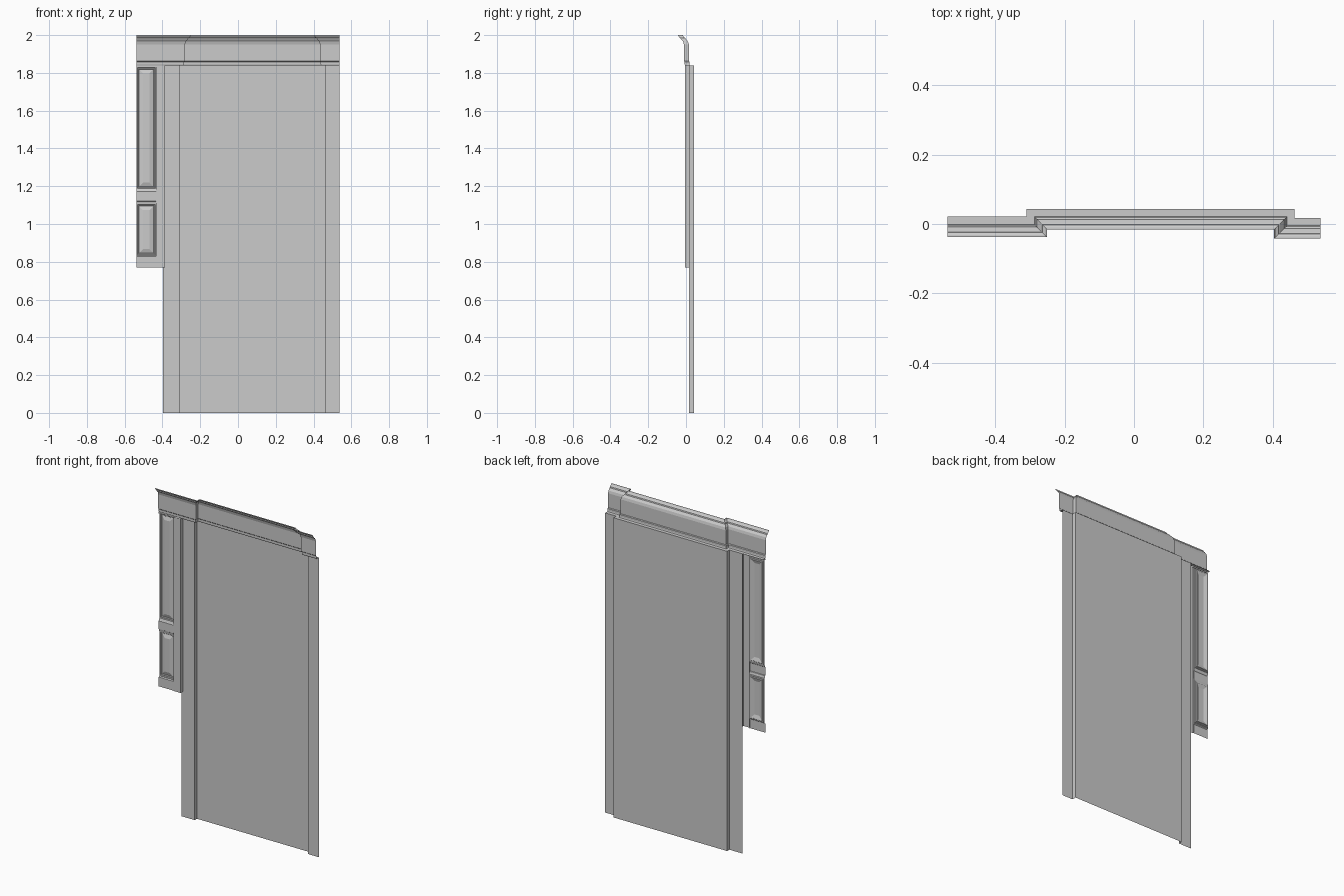
import bpy
from mathutils import Vector

if "Cube" in bpy.data.objects:
    bpy.data.objects.remove(bpy.data.objects["Cube"])


def make(name, verts, faces):
    mesh = bpy.data.meshes.new(name)
    mesh.from_pydata(verts, [], faces)
    mesh.update()
    ob = bpy.data.objects.new(name, mesh)
    bpy.context.collection.objects.link(ob)
    return ob


def sweep(name, path, profile):
    """Carry an (outward offset, z) profile along a plan path with mitred corners."""
    pts = [Vector(p) for p in path]
    normals = []
    for a, b in zip(pts, pts[1:]):
        d = (b - a).normalized()
        normals.append(Vector((d.y, -d.x)))
    verts, faces, n = [], [], len(profile)
    for i, p in enumerate(pts):
        n1 = normals[max(i - 1, 0)]
        n2 = normals[min(i, len(normals) - 1)]
        mitre = (n1 + n2) / (1 + n1.dot(n2))
        for off, z in profile:
            q = p + mitre * off
            verts.append((q.x, q.y, z))
    for i in range(len(pts) - 1):
        for j in range(n - 1):
            a, b = i * n + j, (i + 1) * n + j
            faces.append((a, b, b + 1, a + 1))
    return make(name, verts, faces)


def raised_panel(name, x0, x1, z0, z1, rings):
    """Concentric rectangles of (inset, y), closed by a flat field."""
    verts, faces = [], []
    for inset, y in rings:
        a, b, c, d = x0 + inset, x1 - inset, z0 + inset, z1 - inset
        verts += [(a, y, c), (b, y, c), (b, y, d), (a, y, d)]
    for r in range(len(rings) - 1):
        for k in range(4):
            m = (k + 1) % 4
            faces.append((r * 4 + k, r * 4 + m, r * 4 + 4 + m, r * 4 + 4 + k))
    last = len(rings) * 4 - 4
    faces.append((last, last + 1, last + 2, last + 3))
    return make(name, verts, faces)


EDGE, TOP = 0.537, 1.84
jogs = [(-0.309, 0.021), (-0.309, 0.043), (0.462, 0.043), (0.462, 0.017), (EDGE, 0.017)]

# Main wall with recessed centre bay
sweep("wall", [(-0.397, 0.021)] + jogs, [(0, 0), (0, TOP)])

# Cornice: soffit, bead, frieze and cove following the same jogs
sweep("cornice", [(-EDGE, 0.021)] + jogs, [
    (0, TOP), (0.022, TOP), (0.024, 1.845), (0.024, 1.858), (0.028, 1.862),
    (0.028, 1.95), (0.032, 1.965), (0.041, 1.976), (0.044, 1.977),
    (0.046, 1.984), (0.053, 1.988), (0.058, 1.995), (0.059, 2.0)])

# Side stile, with returns to the panels and to the wall
sweep("stile", [(-0.434, 0.005), (-0.434, -0.006), (-0.386, -0.006), (-0.386, 0.019)],
      [(0, 0.77), (0, TOP)])

# Recessed panels with a moulded border and raised field
rings = [(0, 0.003), (0.004, 0.003), (0.007, 0.007), (0.011, 0.007),
         (0.014, 0.012), (0.035, 0.005)]
for name, z0, z1 in (("upper_panel", 1.185, 1.832), ("lower_panel", 0.832, 1.108)):
    raised_panel(name, -EDGE, -0.434, z0, z1, rings)

# Rails above, between and below the panels
for name, profile in (
        ("top_rail", [(0, 1.832), (0.006, 1.832), (0.006, TOP)]),
        ("middle_rail", [(0, 1.108), (0.003, 1.12), (0.006, 1.122),
                         (0.006, 1.172), (0.003, 1.175), (0, 1.185)]),
        ("bottom_rail", [(0.006, 0.77), (0.006, 0.827), (0, 0.832)])):
    sweep(name, [(-EDGE, 0.003), (-0.434, 0.003)], profile)
